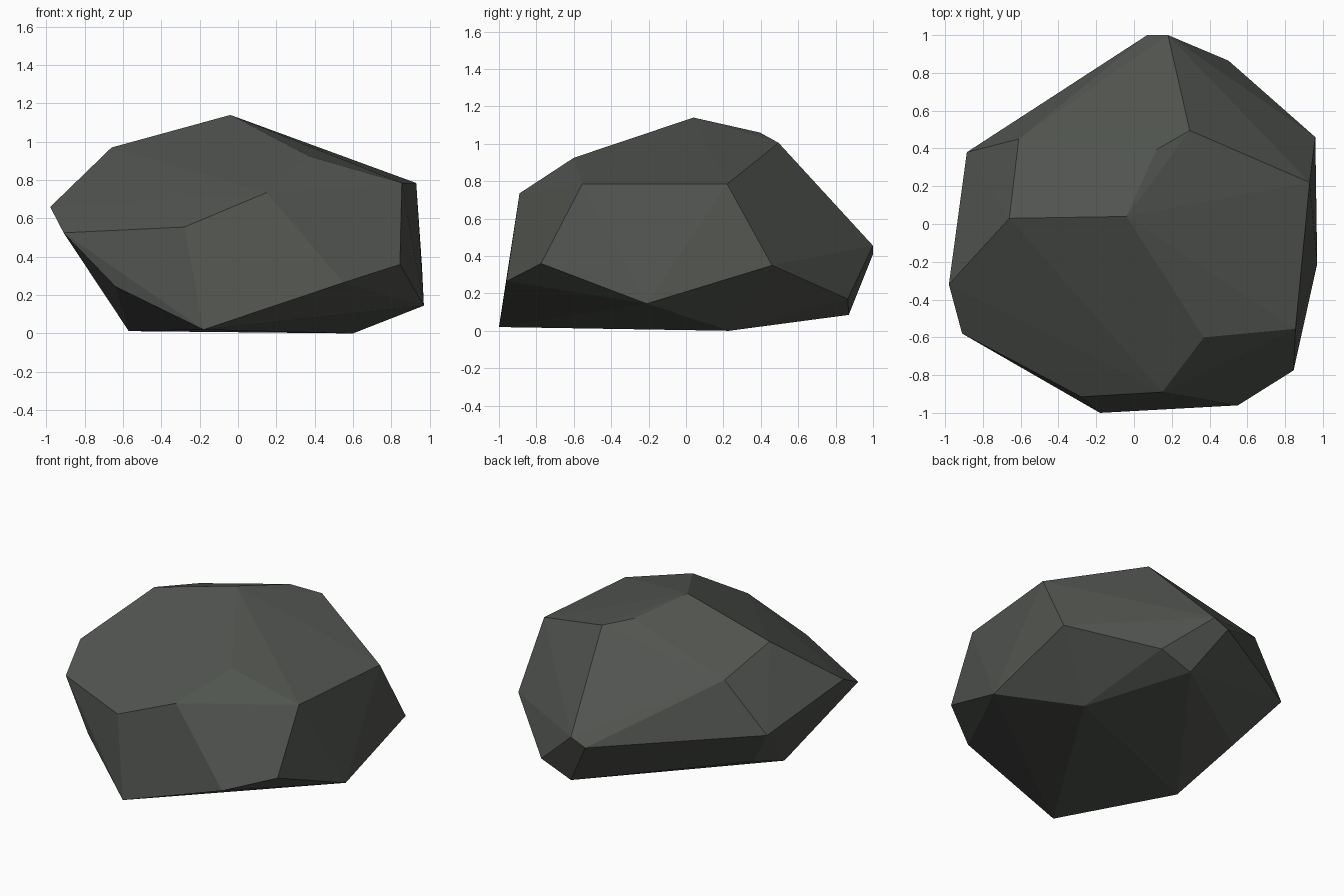
import bpy, bmesh
from math import radians

if "Cube" in bpy.data.objects:
    bpy.data.objects.remove(bpy.data.objects["Cube"])

# corners of the faceted boulder, grouped by level
BASE = [(-.18, -1, .02), (-.57, -.26, .012), (.60, .23, 0), (.27, .87, .085)]
LOWER = [(-.64, -.72, .245), (-.65, .19, .20), (.50, .865, .17), (.97, -.21, .145),
         (.55, -.96, .265), (.845, -.775, .36), (.96, .46, .35)]
MIDDLE = [(-.91, -.58, .525), (-.98, -.32, .66), (-.885, .38, .515), (.07, 1, .41),
          (.18, 1, .455), (-.28, -.915, .555), (.15, -.89, .735)]
UPPER = [(.93, .22, .785), (.855, -.555, .785), (.37, -.60, .925), (-.66, .03, .97),
         (-.61, .45, .85), (.295, .495, 1.005), (.12, .395, 1.06), (-.04, .04, 1.14)]

# boulder: convex hull around the corners, nearly coplanar facets merged
bm = bmesh.new()
for co in BASE + LOWER + MIDDLE + UPPER:
    bm.verts.new(co)
bmesh.ops.convex_hull(bm, input=bm.verts[:])
bmesh.ops.dissolve_limit(bm, angle_limit=radians(2), verts=bm.verts[:], edges=bm.edges[:])
bmesh.ops.recalc_face_normals(bm, faces=bm.faces[:])
mesh = bpy.data.meshes.new("boulder")
bm.to_mesh(mesh)
bm.free()
boulder = bpy.data.objects.new("boulder", mesh)
bpy.context.collection.objects.link(boulder)

# single flat stone colour
stone = bpy.data.materials.new("dark grey stone")
stone.diffuse_color = (.082, .090, .079, 1)
stone.use_nodes = True
stone.node_tree.nodes["Principled BSDF"].inputs["Base Color"].default_value = stone.diffuse_color
mesh.materials.append(stone)
